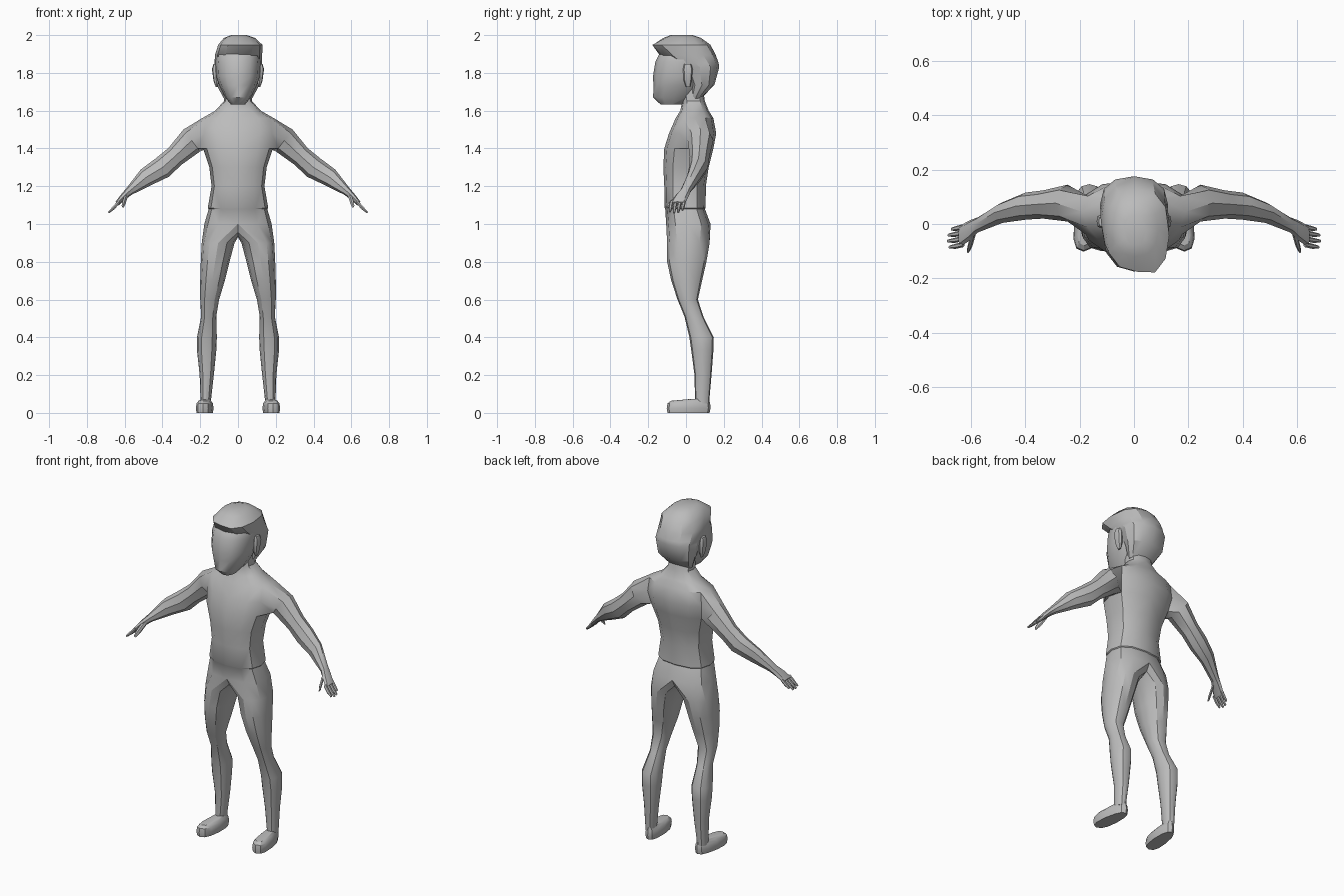
import bpy, bmesh
from math import sin, cos, radians, copysign
from mathutils import Vector

cube = bpy.data.objects.get("Cube")
if cube:
    bpy.data.objects.remove(cube)

grey = bpy.data.materials.new("plain_grey")
grey.use_nodes = True
colour = (0.5, 0.5, 0.5, 1)
grey.diffuse_color = colour
grey.node_tree.nodes["Principled BSDF"].inputs["Base Color"].default_value = colour


def power(v, p):
    return copysign(abs(v) ** p, v) if abs(v) > 1e-6 else 0.0


def oval(z, left, right, front, back, count=12, p=1.0, total=12):
    """Horizontal oval starting at the front and turning towards +x."""
    cx, cy, w, d = (left + right) / 2, (front + back) / 2, (right - left) / 2, (back - front) / 2
    steps = [radians(360 / total * i) for i in range(count)]
    return [Vector((cx + w * power(sin(t), p), cy - d * power(cos(t), p), z)) for t in steps]


def add(bm, points):
    return [bm.verts.new(p) for p in points]


def bridge(bm, a, b):
    n = len(a)
    for i in range(n):
        j = (i + 1) % n
        bm.faces.new((a[i], a[j], b[j], b[i]))


def loft(bm, rings, start=None, cap_end=True):
    """Skin a row of closed rings, optionally continuing from existing vertices."""
    last = start
    for points in rings:
        ring = add(bm, points)
        if last is None:
            bm.faces.new(ring)
        else:
            bridge(bm, last, ring)
        last = ring
    if cap_end:
        bm.faces.new(last)


def finish(bm, name, mirrored=True, angle=32):
    if mirrored:
        bmesh.ops.mirror(bm, geom=bm.verts[:] + bm.edges[:] + bm.faces[:], axis='X', merge_dist=0.0005)
    bmesh.ops.recalc_face_normals(bm, faces=bm.faces[:])
    mesh = bpy.data.meshes.new(name)
    bm.to_mesh(mesh)
    bm.free()
    mesh.materials.append(grey)
    obj = bpy.data.objects.new(name, mesh)
    bpy.context.collection.objects.link(obj)
    bpy.ops.object.select_all(action='DESELECT')
    obj.select_set(True)
    bpy.context.view_layer.objects.active = obj
    bpy.ops.object.shade_smooth_by_angle(angle=radians(angle))
    return obj


# Torso half: height, half width, front, back
torso = [(1.0, .178, -.105, .13), (1.08, .155, -.11, .10), (1.085, .16, -.113, .104),
         (1.2, .14, -.115, .105), (1.3, .152, -.12, .12), (1.4, .185, -.115, .145),
         (1.48, .2, -.09, .16), (1.56, .19, -.055, .145), (1.6, .12, -.03, .12),
         (1.65, .075, -.02, .1), (1.72, .07, -.03, .09)]
ARM = 5   # first row of the arm opening
bm = bmesh.new()
rows = [add(bm, oval(z, -w, w, f, b, 7, .78)) for z, w, f, b in torso]
for r in range(len(rows) - 1):
    for c in range(6):
        if r in (ARM, ARM + 1) and c in (2, 3):
            continue
        bm.faces.new((rows[r][c], rows[r][c + 1], rows[r + 1][c + 1], rows[r + 1][c]))
bm.faces.new(rows[-1])

# Leg, grown from the hip row and a crotch arch
arch = [Vector((0, .012 + .1 * y, .93 + .03 * y * y)) for y in (.95, .5, 0, -.5, -.95)]
hip = rows[0] + add(bm, arch)
legs = [(.9, .018, .192, -.1, .125), (.8, .045, .197, -.1, .108), (.7, .07, .2, -.078, .085),
        (.6, .1, .2, -.045, .063), (.51, .115, .195, -.008, .092), (.4, .112, .217, .018, .147),
        (.33, .115, .217, .028, .145), (.2, .128, .203, .045, .135), (.05, .145, .198, .048, .122)]
loft(bm, [oval(*leg, p=.9) for leg in legs], hip)

# Arm and palm, grown from the armhole: centre, thickness, depth
a, m, t = rows[ARM:ARM + 3]
hole = [a[2], a[3], a[4], m[4], t[4], t[3], t[2], m[2]]
arms = [(.245, .077, 1.442, .073, .068), (.335, .072, 1.357, .056, .052),
        (.4, .066, 1.299, .06, .05), (.485, .042, 1.248, .05, .038),
        (.575, -.003, 1.174, .023, .028), (.605, -.023, 1.146, .018, .037),
        (.64, -.045, 1.108, .013, .04)]
up, forward = Vector((.6, 0, .8)), Vector((0, -1, 0))
rings = []
for x, y, z, thick, deep in arms:
    turns = [radians(-45 - 45 * k) for k in range(8)]
    rings.append([Vector((x, y, z)) + up * thick * sin(q) + forward * deep * cos(q) for q in turns])
loft(bm, rings, hole)
finish(bm, "body")


# Fingers and thumbs
def finger(bm, path, size):
    rings = []
    for i, p in enumerate(path):
        s = size * (1, 1, .6)[i]
        turns = [radians(60 * k) for k in range(6)]
        rings.append([Vector(p) + up * s * sin(q) + forward * s * cos(q) for q in turns])
    loft(bm, rings)


bm = bmesh.new()
for i, reach in enumerate((.046, .052, .05, .038)):
    y = -.079 + .022 * i
    finger(bm, [(.63, y + .003, 1.118), (.634 + reach * .5, y - .003, 1.112 - reach * .55),
                (.634 + reach, y - .006, 1.112 - reach)], .0095)
finger(bm, [(.59, -.03, 1.155), (.603, -.075, 1.115), (.612, -.1, 1.09)], .014)
finish(bm, "fingers")

# Shoes: flat sole, upright wall and rounded upper
bm = bmesh.new()
rings = []
for z, half, front, back in [(0, .045, -.098, .125), (.025, .049, -.102, .13), (.05, .045, -.098, .128),
                             (.064, .034, -.08, .124), (.074, .026, .03, .122)]:
    ring = oval(z, -half, half, front, back, p=.75)
    for v in ring:
        v.x = v.x * (.95 - 1.6 * max(v.y, 0)) + .176 - .1 * v.y
    rings.append(ring)
loft(bm, rings)
finish(bm, "shoes")

# Head: height, half width, front, back
skull = [(1.633, .038, -.135, -.02), (1.67, .068, -.174, .05), (1.735, .1, -.172, .09),
         (1.78, .115, -.175, .12), (1.86, .119, -.162, .13), (1.9, .115, -.142, .13), (1.94, .09, -.11, .09)]
bm = bmesh.new()
loft(bm, [oval(z, -w, w, f, b, p=.88) for z, w, f, b in skull])
finish(bm, "head", False, 40)

# Ears
bm = bmesh.new()
ear = [(1.725, .108, .118, 0, .022), (1.76, .1, .13, -.012, .03),
       (1.82, .1, .138, -.016, .036), (1.847, .105, .13, -.01, .028)]
loft(bm, [oval(*e, count=8, p=.8, total=8) for e in ear])
finish(bm, "ears")

# Hair cap with an overhanging fringe swept to the left
hair = [(1.665, -.075, .075, .02, .08), (1.735, -.113, .113, .018, .15), (1.83, -.125, .125, -.03, .176),
        (1.855, -.124, .126, -.08, .172), (1.895, -.122, .128, -.14, .157), (1.948, -.105, .13, -.176, .13),
        (1.985, -.075, .09, -.12, .08), (2.0, -.035, .045, -.08, .035)]
bm = bmesh.new()
rings = []
for h in hair:
    ring = oval(*h, p=.85)
    for v in ring:
        if 1.9 < v.z < 1.96 and v.x > .03 and v.y < 0:
            v.y -= .02
    rings.append(ring)
loft(bm, rings)
finish(bm, "hair", False)
